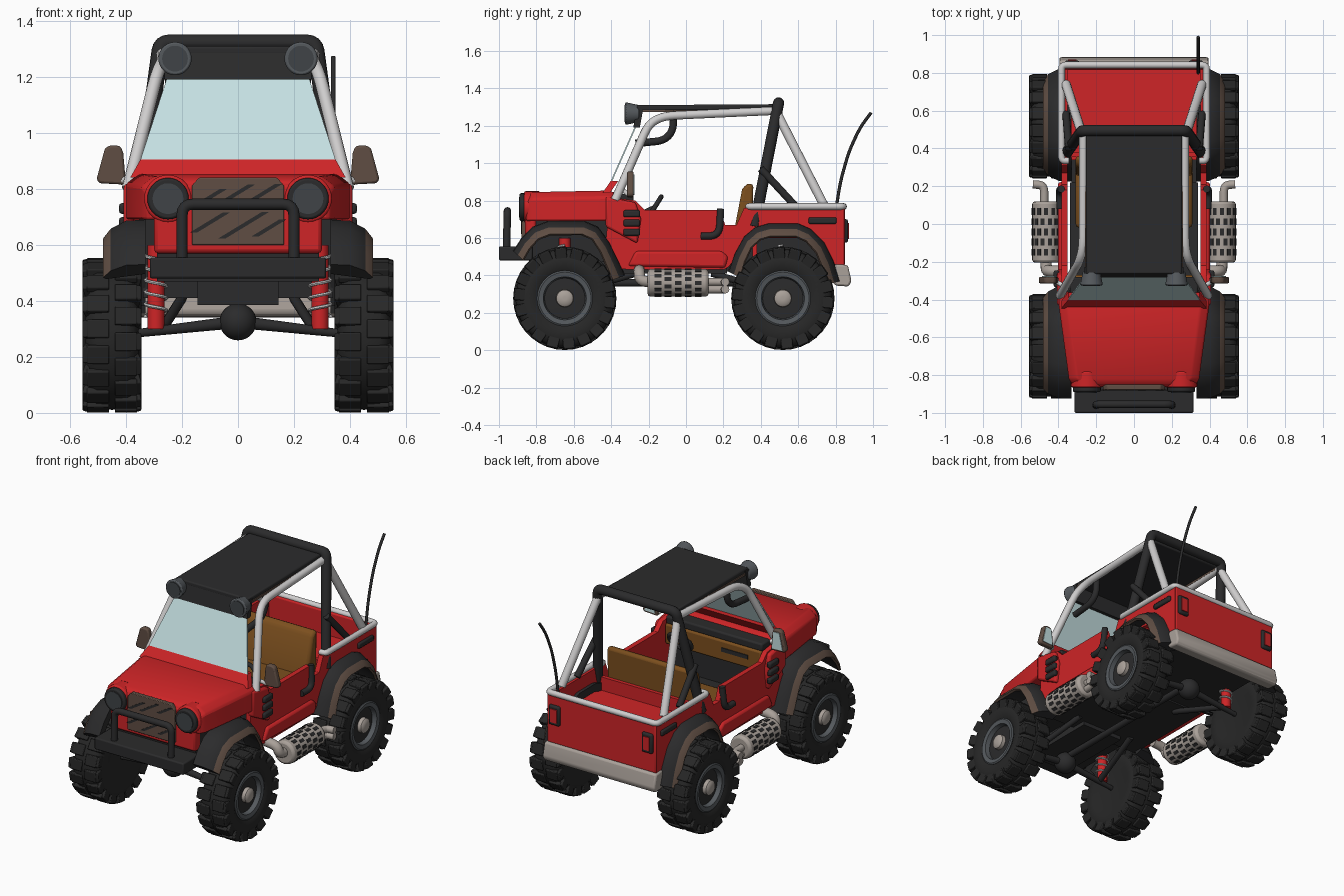
import bpy, bmesh, math
from mathutils import Vector, Matrix

if "Cube" in bpy.data.objects:
    bpy.data.objects.remove(bpy.data.objects["Cube"])

def mat(name, r, g, b):
    m = bpy.data.materials.new(name)
    m.diffuse_color = (r, g, b, 1)
    m.use_nodes = True
    m.node_tree.nodes["Principled BSDF"].inputs["Base Color"].default_value = m.diffuse_color
    return m

RED = mat("red paint", 0.62, 0.018, 0.02)
BLACK = mat("black", 0.024, 0.024, 0.025)
TYRE = mat("tyre rubber", 0.02, 0.02, 0.02)
GREY = mat("grey metal", 0.09, 0.1, 0.11)
WHITE = mat("pale tube", 0.62, 0.61, 0.61)
TAUPE = mat("brown plastic", 0.115, 0.075, 0.056)
STEEL = mat("warm steel", 0.40, 0.355, 0.32)
GLASS = mat("glass", 0.56, 0.75, 0.76)
SEAT = mat("seat leather", 0.2, 0.078, 0.013)
LENS = mat("dark lens", 0.05, 0.057, 0.063)

def finish(ob):
    bpy.ops.object.select_all(action='DESELECT')
    ob.select_set(True)
    bpy.context.view_layer.objects.active = ob
    bpy.ops.object.shade_smooth_by_angle(angle=math.radians(40))

def mesh(name, bm, m, mirror=False, bev=0):
    bmesh.ops.recalc_face_normals(bm, faces=bm.faces)
    me = bpy.data.meshes.new(name)
    bm.to_mesh(me)
    bm.free()
    ob = bpy.data.objects.new(name, me)
    bpy.context.collection.objects.link(ob)
    for k in (m if isinstance(m, list) else [m]):
        me.materials.append(k)
    finish(ob)
    if mirror:
        ob.modifiers.new("Mirror", 'MIRROR').use_mirror_merge = False
    if bev:
        b = ob.modifiers.new("Bevel", 'BEVEL')
        b.width, b.segments, b.limit_method = bev, 2, 'ANGLE'
    return ob

def box(name, x, y, z, m, mirror=False, bev=0):
    c = [(a + b) / 2 for a, b in (x, y, z)]
    bm = bmesh.new()
    bmesh.ops.create_cube(bm, size=1, matrix=Matrix.Translation(c) @ Matrix.Diagonal((x[1]-x[0], y[1]-y[0], z[1]-z[0], 1)))
    return mesh(name, bm, m, mirror, bev)

def cyl(name, p, q, r, m, mirror=False, r2=None, bev=0, n=28):
    p, q = Vector(p), Vector(q)
    d = q - p
    bm = bmesh.new()
    M = Matrix.Translation((p + q) / 2) @ d.to_track_quat('Z', 'Y').to_matrix().to_4x4()
    bmesh.ops.create_cone(bm, cap_ends=True, segments=n, radius1=r, radius2=r if r2 is None else r2, depth=d.length, matrix=M)
    return mesh(name, bm, m, mirror, bev)

def loft(name, rings, m, mirror=False, bev=0, rule=None):
    bm = bmesh.new()
    vs = [[bm.verts.new(p) for p in r] for r in rings]
    n = len(rings[0])
    for a, b in zip(vs, vs[1:]):
        for i in range(n):
            f = bm.faces.new((a[i], a[(i+1) % n], b[(i+1) % n], b[i]))
            f.material_index = rule(i) if rule else 0
    bm.faces.new(vs[0])
    bm.faces.new(vs[-1])
    return mesh(name, bm, m, mirror, bev)

def prism(name, yz, x0, x1, m, mirror=False, bev=0):
    return loft(name, [[(x, y, z) for y, z in yz] for x in (x0, x1)], m, mirror, bev)

def tube(name, pts, r, m, mirror=False, fillet=0.04, cyclic=False, res=4):
    P = [Vector(p) for p in pts]
    out = [P[0]]
    for a, b, c in zip(P, P[1:], P[2:]):
        if fillet:
            u = b + (a-b).normalized() * min(fillet, (a-b).length * .45)
            w = b + (c-b).normalized() * min(fillet, (c-b).length * .45)
            out += [u.lerp(b, t).lerp(b.lerp(w, t), t) for t in (0, .25, .5, .75, 1)]
        else:
            out.append(b)
    out.append(P[-1])
    cu = bpy.data.curves.new(name, 'CURVE')
    cu.dimensions, cu.bevel_depth, cu.bevel_resolution, cu.use_fill_caps = '3D', r, res, True
    for s in ((1, -1) if mirror else (1,)):
        sp = cu.splines.new('POLY')
        sp.points.add(len(out) - 1)
        sp.use_cyclic_u = cyclic
        for k, p in zip(sp.points, out):
            k.co = (p.x * s, p.y, p.z, 1)
    cu.materials.append(m)
    ob = bpy.data.objects.new(name, cu)
    bpy.context.collection.objects.link(ob)
    bpy.ops.object.select_all(action='DESELECT')
    ob.select_set(True)
    bpy.context.view_layer.objects.active = ob
    bpy.ops.object.convert(target='MESH')
    finish(bpy.context.view_layer.objects.active)

def circle(c, r, n, f):
    return [Vector(c) + Vector(f(r * math.cos(math.tau*i/n), r * math.sin(math.tau*i/n))) for i in range(n)]

def lathe(name, prof, cy, cz, m, n=48):
    loft(name, [circle((x, cy, cz), r, n, lambda a, b: (0, a, b)) for x, r in prof], m, True)

# Wheels, axles and spring shocks
for label, wy in (("front", -0.648), ("rear", 0.518)):
    wz = 0.277
    lathe(label + "_tyre", [(.365, .13), (.355, .17), (.355, .22), (.372, .25), (.395, .263), (.45, .266), (.505, .263),
          (.528, .25), (.545, .22), (.545, .17), (.532, .145), (.50, .142), (.49, .13)], wy, wz, TYRE)
    bm = bmesh.new()
    for side in (-1, 1):
        for i in range(18):
            R = Matrix.Translation((.45, wy, wz)) @ Matrix.Rotation(math.tau * (i + side * .25) / 18, 4, 'X')
            bmesh.ops.create_cube(bm, size=1, matrix=R @ Matrix.Translation((side*.05, 0, .262)) @ Matrix.Diagonal((.08, .066, .026, 1)))
            bmesh.ops.create_cube(bm, size=1, matrix=R @ Matrix.Translation((side*.088, 0, .236)) @ Matrix.Rotation(side*.2, 4, 'Y') @ Matrix.Diagonal((.022, .062, .07, 1)))
    mesh(label + "_tread_lugs", bm, TYRE, True, .005)
    lathe(label + "_rim", [(.40, .14), (.536, .148), (.541, .14), (.536, .115), (.50, .108), (.49, .05)], wy, wz, GREY)
    lathe(label + "_rim_dish", [(.48, .109), (.508, .108), (.512, .06), (.512, .03)], wy, wz, BLACK)
    lathe(label + "_hub", [(.5, .048), (.535, .045), (.545, .033), (.547, .01)], wy, wz, STEEL)
    cyl(label + "_axle", (.03, wy, .322), (.40, wy, .28), .022, BLACK, True, .014)
    bm = bmesh.new()
    bmesh.ops.create_uvsphere(bm, u_segments=24, v_segments=14, radius=.066, matrix=Matrix.Translation((0, wy, .325)))
    mesh(label + "_differential", bm, BLACK)
    cyl(label + "_shock", (.293, wy, .30), (.293, wy, .60), .03, RED, True)
    tube(label + "_coil", [(.293 + .038*math.cos(t*math.tau/12), wy + .038*math.sin(t*math.tau/12), .345 + t*.0036) for t in range(61)],
         .0065, WHITE, True, 0, res=1)
    s = 1 if wy < 0 else -1
    tube(label + "_link", [(.27, wy, .30), (.2, wy + s*.38, .41)], .018, BLACK, True)

# Chassis, engine bay and floor
box("chassis_floor", (-.34, .34), (-.40, .22), (.41, .47), BLACK)
box("rear_underbody", (-.33, .33), (.22, .80), (.42, .60), BLACK)
box("engine_bay", (-.29, .29), (-.84, -.36), (.47, .70), BLACK)
box("skid_plate", (-.145, .145), (-.80, -.30), (.385, .47), BLACK)
box("firewall", (-.36, .36), (-.39, -.35), (.44, .80), BLACK)
cyl("drive_shaft", (0, -.6, .36), (0, .5, .36), .02, BLACK)

# Body sides with wheel arches
arc = lambda cy, a0, a1: [(cy + .335*math.cos(math.radians(a0 + (a1-a0)*i/8)), .277 + .335*math.sin(math.radians(a0 + (a1-a0)*i/8))) for i in range(9)]
prism("body_side", [(-.42, .82), (-.27, .80), (-.22, .75), (.18, .75), (.21, .67), (.27, .67), (.31, .76), (.845, .76), (.845, .45), (.81, .44)]
      + arc(.518, 29, 150) + [(.2, .43), (-.28, .43)] + arc(-.648, 28, 50)[:] + [(-.42, .68)], .352, .384, RED, True, .008)
prism("door_sill", [(-.31, .45), (.21, .44), (.225, .50), (.19, .53), (-.27, .53)], .37, .402, RED, True, .014)
loft("cowl_side", [[(x, y, z) for y, z in ((-.43, .66), (-.26, .57), (-.24, .70), (-.27, .79), (-.43, .82))] for x in (.37, .408)], RED, True, .012)
box("tail_panel", (-.384, .384), (.815, .85), (.45, .765), RED, bev=.01)
box("bed_floor", (-.355, .355), (.34, .83), (.60, .615), RED)
box("bed_bulkhead", (-.355, .355), (.355, .38), (.46, .70), RED)

# Hood and front panel
def hood_ring(y, w, top, low):
    return [(-w, y, low), (-w, y, top-.035), (-w+.045, y, top), (w-.045, y, top), (w, y, top-.035), (w, y, low)]
loft("hood", [hood_ring(-.855, .325, .825, .69), hood_ring(-.82, .345, .845, .69), hood_ring(-.42, .40, .853, .69), hood_ring(-.36, .40, .838, .69)], RED, bev=.01)
box("front_panel", (-.30, .30), (-.862, -.80), (.57, .82), RED, bev=.015)
cyl("headlight_surround", (.25, -.865, .765), (.25, -.78, .765), .085, RED, True, bev=.008)
cyl("headlight_rim", (.25, -.89, .765), (.25, -.84, .765), .074, BLACK, True, bev=.008)
cyl("headlight_lens", (.25, -.894, .765), (.25, -.88, .765), .055, LENS, True)
loft("grille", [[(-.165, y, .60), (-.165, y, .81), (-.14, y, .84), (.14, y, .84), (.165, y, .81), (.165, y, .60)] for y in (-.879, -.85)], TAUPE, bev=.004)
for i, (x, z, l) in enumerate(((-.10, .77, .05), (-.01, .78, .06), (.10, .79, .045), (-.10, .68, .06), (.02, .67, .08), (.11, .66, .05))):
    loft(f"grille_slot_{i}", [[(x-l-.012, y, z-l*.6), (x-l+.014, y, z-l*.6), (x+l+.012, y, z+l*.6), (x+l-.014, y, z+l*.6)] for y in (-.883, -.875)], BLACK)

# Bumpers and bull bar
box("front_bumper", (-.315, .315), (-1.0, -.82), (.48, .555), BLACK, bev=.008)
tube("bull_bar", [(-.2, -.96, .52), (-.2, -.955, .745), (.2, -.955, .745), (.2, -.96, .52)], .02, BLACK)
prism("rear_bumper", [(.785, .36), (.795, .46), (.865, .455), (.885, .37), (.87, .34), (.80, .345)], -.395, .395, STEEL, bev=.012)

# Fenders: sloping black top, brown lip
def fender(name, path, cy):
    rings = []
    for y, z in path:
        d = (Vector((cy, .28)) - Vector((y, z))).normalized()
        rings.append([(x, y + d.x*k, z + d.y*k) for x, k in ((.33, 0), (.40, .004), (.455, .034), (.482, .07), (.47, .078), (.33, .05))])
    loft(name, rings, [BLACK, TAUPE], True, rule=lambda i: int(i in (2, 3)))
fender("front_fender", [(-.925, .53), (-.88, .60), (-.82, .66), (-.74, .69), (-.54, .69), (-.47, .66), (-.41, .58), (-.36, .48), (-.325, .40)], -.648)
fender("rear_fender", [(.225, .42), (.26, .52), (.31, .61), (.37, .66), (.44, .68), (.60, .68), (.67, .65), (.74, .58), (.79, .48), (.825, .37)], .518)

# Windshield, cowl and roof
def slab(name, lo, hi, m, t=.008):
    (w0, y0, z0), (w1, y1, z1) = lo, hi
    loft(name, [[(-w0, y0+k, z0), (w0, y0+k, z0), (w1, y1+k, z1), (-w1, y1+k, z1)] for k in (0, t)], m)
slab("windshield_base", (.385, -.447, .84), (.348, -.402, .905), RED, .04)
slab("windshield", (.348, -.402, .905), (.255, -.275, 1.192), GLASS)
slab("roof_visor", (.262, -.282, 1.19), (.262, -.262, 1.30), BLACK, .035)
loft("roof_panel", [[(-.255, y, z), (.255, y, z), (.255, y, z+.03), (-.255, y, z+.03)] for y, z in ((-.265, 1.28), (.48, 1.285))], BLACK, bev=.008)
box("roof_edge", (.245, .259), (-.24, .47), (1.272, 1.285), TAUPE, True)
cyl("roof_light", (.225, -.325, 1.265), (.225, -.25, 1.265), .061, GREY, True, .045, .008)
cyl("roof_light_lens", (.225, -.329, 1.265), (.225, -.31, 1.265), .046, LENS, True)

# Roll cage
tube("cage_tube", [(.392, -.38, .80), (.29, -.20, 1.21), (.27, -.12, 1.252), (.268, .48, 1.28)], .023, WHITE, True, .06)
tube("roll_bar", [(-.365, .365, .66), (-.275, .495, 1.322), (.275, .495, 1.322), (.365, .365, .66)], .03, BLACK, fillet=.03)
tube("rear_stay", [(.28, .49, 1.26), (.36, .74, .77)], .025, WHITE, True)
tube("cage_brace", [(.345, .40, .97), (.36, .585, .77)], .02, BLACK, True)
tube("bed_rail", [(.345, .335, .768), (.384, .335, .768), (.384, .842, .768), (-.384, .842, .768), (-.384, .335, .768), (-.345, .335, .768)], .018, WHITE, fillet=.025)
tube("grab_handle", [(.24, -.27, 1.105), (.24, -.12, 1.12), (.24, -.07, 1.17), (.24, -.065, 1.28)], .02, BLACK, True)

# Interior
prism("seat_back", [(.25, .60), (.30, .86), (.325, .89), (.36, .89), (.355, .60)], -.31, .31, SEAT, bev=.018)
box("seat_cushion", (-.31, .31), (-.02, .31), (.52, .63), SEAT, bev=.02)
box("dashboard", (-.34, .34), (-.36, -.27), (.66, .79), SEAT, bev=.012)
box("dashboard_top", (-.34, .34), (-.40, -.28), (.785, .835), BLACK, bev=.01)
box("dashboard_slot", (-.25, -.06), (-.272, -.265), (.72, .745), BLACK)
sw = lambda a, b: (a, b * .5, b * .8)
tube("steering_wheel", circle((.16, -.17, .76), .075, 24, sw), .013, BLACK, fillet=0, cyclic=True)
for i in range(3):
    a = math.tau * i / 3 + math.pi / 2
    cyl(f"steering_spoke_{i}", (.16, -.17, .76), Vector((.16, -.17, .76)) + Vector(sw(.075*math.cos(a), .075*math.sin(a))), .01, WHITE, n=10)
cyl("steering_column", (.16, -.17, .76), (.16, -.30, .70), .015, BLACK)

# Side mirrors
loft("mirror_shell", [[(.40, y, .815), (.495, y, .82), (.505, y, .835), (.475, y, .945), (.455, y, .956), (.42, y, .953), (.41, y, .93)] for y in (-.315, -.28)], TAUPE, True, .008)
loft("mirror_glass", [[(.413, y, .83), (.487, y, .833), (.463, y, .94), (.422, y, .937)] for y in (-.282, -.276)], GLASS, True)
tube("mirror_arm", [(.37, -.33, .85), (.42, -.30, .825)], .012, WHITE, True)

# Side details: vents, door handle, slot, tail lamps
for i, z in enumerate((.63, .68, .73)):
    box(f"side_vent_{i}", (.395, .425), (-.335, -.245), (z - .019, z + .019), BLACK, True, .01)
tube("door_handle", [(.385, .185, .755), (.395, .18, .64), (.395, .15, .61), (.39, .08, .61)], .019, BLACK, True)
box("side_slot", (.375, .398), (.655, .805), (.675, .71), BLACK, True, .008)
box("tail_lamp_frame", (.29, .365), (.83, .866), (.575, .70), BLACK, True, .01)
box("tail_lamp", (.305, .35), (.85, .871), (.595, .68), RED, True)

# Perforated exhaust canisters
cx, cz = .465, .36
cyl("exhaust_canister", (cx, -.205, cz), (cx, .12, cz), .074, STEEL, True, bev=.015)
bm = bmesh.new()
for j in range(5):
    for i in range(12):
        R = Matrix.Translation((cx, -.15 + j*.054, cz)) @ Matrix.Rotation(math.tau * (i + .5*(j % 2)) / 12, 4, 'Y')
        bmesh.ops.create_cube(bm, size=1, matrix=R @ Matrix.Translation((0, 0, .073)) @ Matrix.Diagonal((.021, .036, .007, 1)))
mesh("exhaust_holes", bm, BLACK, True)
tube("exhaust_inlet", [(.36, -.25, .43), (.45, -.25, .42), (cx, -.245, .37), (cx, -.18, .365)], .03, STEEL, True)
for z in (.325, .365):
    tube("exhaust_outlet", [(cx+.01, .1, z), (cx+.01, .205, z), (.535, .21, z)], .022, STEEL, True)

# Antenna
tube("antenna", [(.34, .80, .74), (.34, .825, .90), (.34, .87, 1.06), (.34, .93, 1.19), (.34, .99, 1.27)], .0085, BLACK, fillet=.06)
